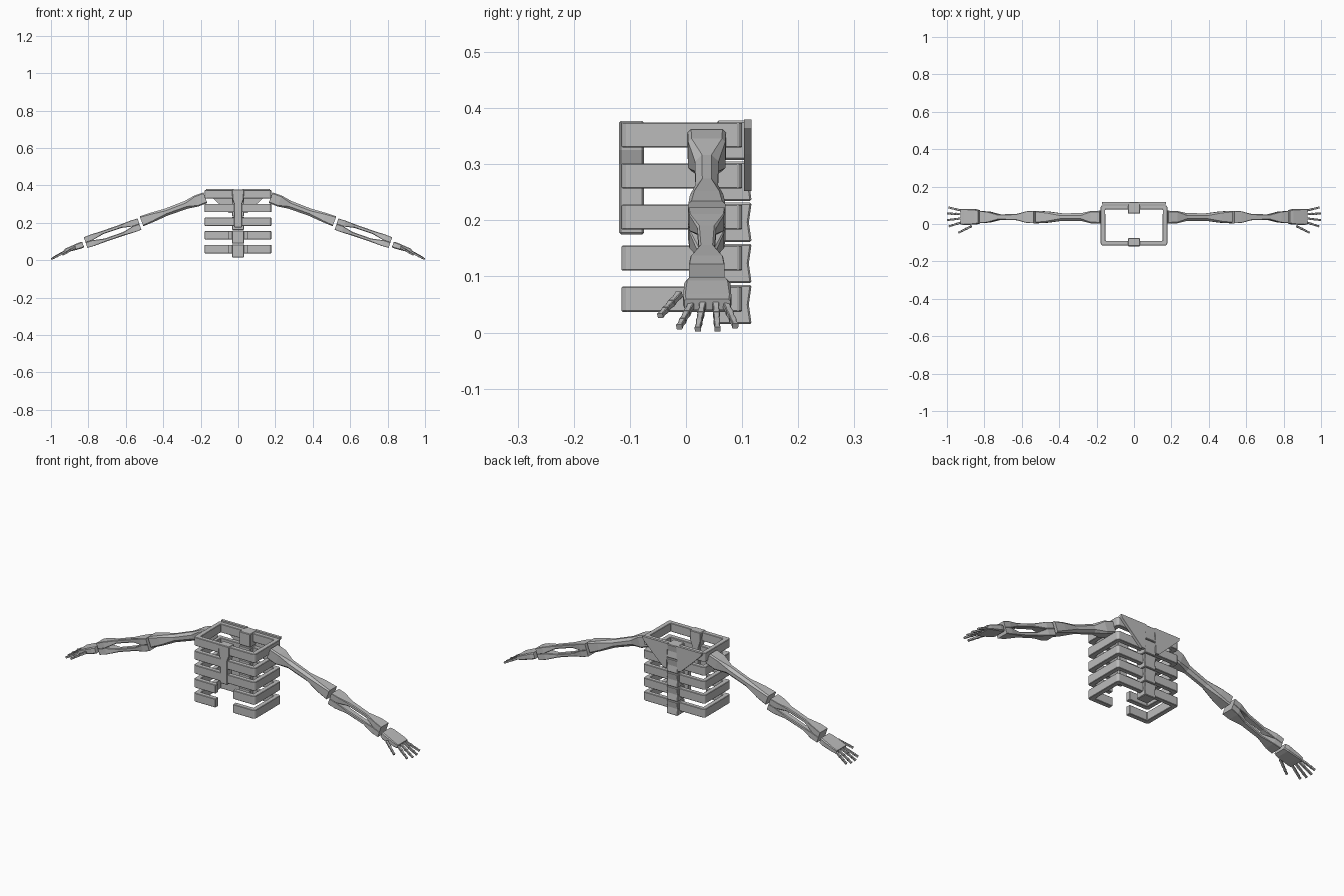
import bpy, bmesh
from mathutils import Vector

if "Cube" in bpy.data.objects:
    bpy.data.objects.remove(bpy.data.objects["Cube"])

bone = bpy.data.materials.new("bone_grey")
bone.diffuse_color = (0.5, 0.5, 0.5, 1)
bone.use_nodes = True
bone.node_tree.nodes["Principled BSDF"].inputs["Base Color"].default_value = bone.diffuse_color


def finish(bm, name, mirror=True, bevel=0.0):
    bmesh.ops.recalc_face_normals(bm, faces=bm.faces)
    me = bpy.data.meshes.new(name)
    bm.to_mesh(me)
    bm.free()
    me.materials.append(bone)
    ob = bpy.data.objects.new(name, me)
    bpy.context.collection.objects.link(ob)
    if bevel:
        b = ob.modifiers.new("bevel", 'BEVEL')
        b.width, b.segments = bevel, 1
    if mirror:
        m = ob.modifiers.new("mirror", 'MIRROR')
        m.use_clip = False
        m.use_mirror_merge = False
    return ob


def prism(bm, pts, vec):
    """Extrude a closed 3D outline along a vector."""
    vs = [bm.verts.new(p) for p in pts]
    f = bm.faces.new(vs)
    r = bmesh.ops.extrude_face_region(bm, geom=[f])
    new = [v for v in r["geom"] if isinstance(v, bmesh.types.BMVert)]
    bmesh.ops.translate(bm, verts=new, vec=vec)
    if f.is_valid is False or len(f.link_loops if hasattr(f, "link_loops") else [0]) == 0:
        return
    if not any(set(g.verts) == set(vs) for g in bm.faces):
        bm.faces.new(vs)


def loft(bm, a, b, sections):
    """Chamfered bar from a to b; sections are (t, half width, half height, chamfer, offset)."""
    a, b = Vector(a), Vector(b)
    d = (b - a).normalized()
    side = Vector((0, 0, 1)).cross(d).normalized()
    up = d.cross(side)
    rings = []
    for t, w, h, c, off in sections:
        k = c * min(w, h)
        o = [(w, h - k), (w - k, h), (k - w, h), (-w, h - k),
             (-w, k - h), (k - w, -h), (w - k, -h), (w, k - h)]
        p = a.lerp(b, t)
        rings.append([bm.verts.new(p + side * x + up * (z + off)) for x, z in o])
    for r, s in zip(rings, rings[1:]):
        for i in range(8):
            j = (i + 1) % 8
            bm.faces.new((r[i], r[j], s[j], s[i]))
    bm.faces.new(rings[0][::-1])
    bm.faces.new(rings[-1])


# Five ribs, the lower two open at the front, each with a vertebra behind
for i in range(5):
    z = 0.037 + 0.0732 * i
    g = 0.05 if i < 2 else 0.0
    outline = [(g, -0.115), (0.17, -0.115), (0.178, -0.105), (0.178, 0.093), (0.17, 0.1), (0, 0.1),
               (0, 0.077), (0.154, 0.077), (0.152, -0.09), (g, -0.09)]
    bm = bmesh.new()
    prism(bm, [(x, y, z) for x, y in outline], (0, 0, 0.045))
    finish(bm, f"rib_{i + 1}", bevel=0.002)
    bm = bmesh.new()
    zc = z - 0.022
    side = [(0.055, zc), (0.117, zc), (0.112, zc + 0.035), (0.117, zc + 0.07), (0.055, zc + 0.07)]
    prism(bm, [(-0.032, y, h) for y, h in side], (0.064, 0, 0))
    finish(bm, f"vertebra_{i + 1}", mirror=False, bevel=0.003)

# Breastbone
bm = bmesh.new()
half = [(0.032, 0.377), (0.03, 0.325), (0.021, 0.3), (0.021, 0.175)]
shape = half + [(-x, z) for x, z in reversed(half)]
prism(bm, [(x, -0.119, z) for x, z in shape], (0, 0.044, 0))
finish(bm, "breastbone", mirror=False, bevel=0.003)

# Shoulder blades
bm = bmesh.new()
blade = [(0.025, 0.38), (0.172, 0.38), (0.168, 0.365), (0.12, 0.318), (0.05, 0.252), (0.032, 0.252)]
prism(bm, [(x, 0.103, z) for x, z in blade], (0, 0.014, 0))
finish(bm, "shoulder_blades")

# Upper arms
Y = 0.037
bm = bmesh.new()
loft(bm, (0.175, Y, 0.334), (0.516, Y, 0.208), [
    (0.0, 0.034, 0.03, 0.2, 0), (0.14, 0.033, 0.031, 0.2, 0),
    (0.30, 0.021, 0.022, 0.6, 0), (0.62, 0.02, 0.02, 0.6, 0),
    (0.84, 0.03, 0.026, 0.3, 0), (1.0, 0.033, 0.028, 0.2, 0)])
finish(bm, "upper_arms")

# Forearms: two bones meeting at elbow and wrist with a pointed slot between
bm = bmesh.new()
for s in (1, -1):
    loft(bm, (0.527, Y, 0.193), (0.815, Y, 0.094), [
        (0.0, 0.033, 0.016, 0.1, s * 0.016), (0.13, 0.031, 0.0165, 0.1, s * 0.0165),
        (0.32, 0.017, 0.0095, 0.4, s * 0.0215), (0.66, 0.014, 0.009, 0.4, s * 0.0215),
        (0.87, 0.029, 0.016, 0.1, s * 0.016), (1.0, 0.032, 0.015, 0.1, s * 0.015)])
finish(bm, "forearms")

# Palms
bm = bmesh.new()
loft(bm, (0.828, Y + 0.001, 0.084), (0.925, Y + 0.001, 0.05), [
    (0.0, 0.036, 0.016, 0.3, 0), (0.2, 0.041, 0.017, 0.3, 0),
    (0.8, 0.043, 0.012, 0.3, 0), (1.0, 0.041, 0.01, 0.3, 0)])
finish(bm, "palms")

# Fingers and thumb, three segments each
digits = {"index_fingers": ((0.918, 0.010, 0.05), (0.988, -0.012, 0.010)),
          "middle_fingers": ((0.922, 0.030, 0.05), (0.998, 0.021, 0.006)),
          "ring_fingers": ((0.922, 0.053, 0.05), (0.998, 0.056, 0.006)),
          "little_fingers": ((0.918, 0.071, 0.05), (0.990, 0.088, 0.012)),
          "thumbs": ((0.870, -0.012, 0.068), (0.937, -0.046, 0.030))}
for name, (a, b) in digits.items():
    bm = bmesh.new()
    for t0, t1, r in ((0, 0.4, 0.0062), (0.42, 0.72, 0.0058), (0.74, 1, 0.0055)):
        loft(bm, a, b, [(t0, r, r, 0.2, 0), ((t0 + t1) / 2, r * 0.85, r * 0.8, 0.3, 0),
                        (t1, r, r * 0.9, 0.2, 0)])
    finish(bm, name)
